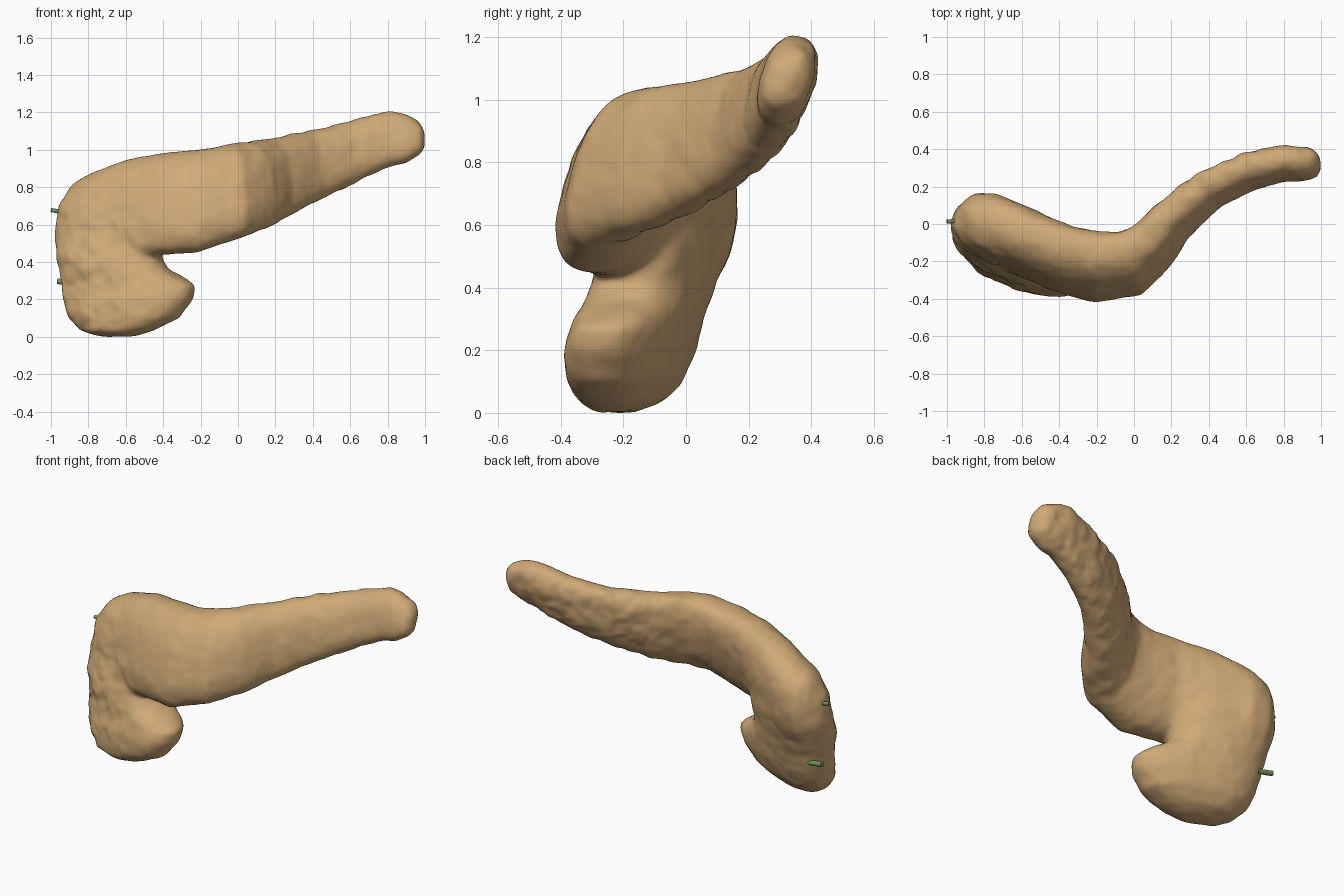
import bpy, bmesh, math
from mathutils import Vector, noise

cube = bpy.data.objects.get("Cube")
if cube:
    bpy.data.objects.remove(cube)

SIDES = 32


def make_material(name, color):
    mat = bpy.data.materials.new(name)
    mat.use_nodes = True
    mat.diffuse_color = color
    bsdf = next(n for n in mat.node_tree.nodes if n.type == 'BSDF_PRINCIPLED')
    bsdf.inputs["Base Color"].default_value = color
    bsdf.inputs["Roughness"].default_value = 0.6
    return mat


def section(center, u, v, power):
    """Rounded cross-section spanned by the half-axes u and v."""
    points = []
    for i in range(SIDES):
        a = math.tau * i / SIDES
        c, s = math.cos(a), math.sin(a)
        points.append(center + u * math.copysign(abs(c) ** (2 / power), c)
                      + v * math.copysign(abs(s) ** (2 / power), s))
    return points


def loft(bm, sections):
    rings = [[bm.verts.new(p) for p in s] for s in sections]
    for a, b in zip(rings, rings[1:]):
        for i in range(SIDES):
            j = (i + 1) % SIDES
            bm.faces.new((a[i], a[j], b[j], b[i]))
    bm.faces.new(rings[0][::-1])
    bm.faces.new(rings[-1])


tan = make_material("tan tissue", (0.63, 0.40, 0.185, 1))
green = make_material("green duct", (0.18, 0.29, 0.12, 1))

# Body and tail: x, y, half thickness, bottom, top, forward lean of the underside
spine = [
    (-0.93, 0.05, 0.06, 0.50, 0.74, 0.0),
    (-0.89, 0.045, 0.12, 0.42, 0.81, 0.01),
    (-0.80, 0.01, 0.16, 0.36, 0.87, 0.03),
    (-0.60, -0.085, 0.16, 0.36, 0.95, 0.05),
    (-0.40, -0.18, 0.155, 0.44, 0.985, 0.07),
    (-0.20, -0.23, 0.162, 0.455, 1.00, 0.08),
    (-0.02, -0.21, 0.155, 0.53, 1.03, 0.07),
    (0.10, -0.115, 0.13, 0.58, 1.045, 0.05),
    (0.20, 0.01, 0.112, 0.63, 1.06, 0.04),
    (0.40, 0.18, 0.097, 0.73, 1.10, 0.035),
    (0.60, 0.275, 0.092, 0.82, 1.15, 0.03),
    (0.80, 0.325, 0.086, 0.91, 1.21, 0.03),
    (0.90, 0.32, 0.085, 0.93, 1.19, 0.03),
    (0.965, 0.325, 0.07, 0.98, 1.15, 0.02),
    (0.995, 0.335, 0.03, 1.03, 1.11, 0.01),
]
body = []
for i, (x, y, t, low, high, lean) in enumerate(spine):
    before, after = spine[max(i - 1, 0)], spine[min(i + 1, len(spine) - 1)]
    across = Vector((before[1] - after[1], after[0] - before[0], 0)).normalized()
    rise = Vector((0, 0, (high - low) / 2)) + across * lean
    body.append(section(Vector((x, y, (low + high) / 2)), across * t, rise, 2.4))

# Head with its hooked lower lobe: z, left edge x, right edge x, y, half thickness
levels = [
    (0.00, -0.74, -0.56, -0.22, 0.05),
    (0.03, -0.84, -0.46, -0.21, 0.11),
    (0.10, -0.90, -0.32, -0.195, 0.15),
    (0.20, -0.925, -0.25, -0.18, 0.168),
    (0.27, -0.93, -0.235, -0.16, 0.162),
    (0.31, -0.935, -0.29, -0.145, 0.165),
    (0.36, -0.945, -0.38, -0.12, 0.168),
    (0.42, -0.955, -0.42, -0.10, 0.172),
    (0.55, -0.97, -0.41, -0.06, 0.168),
    (0.70, -0.945, -0.42, -0.045, 0.16),
    (0.80, -0.88, -0.45, -0.04, 0.135),
    (0.86, -0.80, -0.52, -0.03, 0.09),
]
along = Vector((1, -0.36, 0))
sideways = Vector((0.34, 0.94, 0))
head = [section(Vector(((x0 + x1) / 2, y, z)), along * (x1 - x0) / 2, sideways * t, 2.4)
        for z, x0, x1, y, t in levels]

bm = bmesh.new()
loft(bm, body)
loft(bm, head)
bmesh.ops.recalc_face_normals(bm, faces=bm.faces)
rough = bpy.data.meshes.new("rough_gland")
bm.to_mesh(rough)
bm.free()
gland = bpy.data.objects.new("gland_body", rough)
bpy.context.collection.objects.link(gland)

# Fuse the lofts into one soft skin
fuse = gland.modifiers.new("fuse", 'REMESH')
fuse.mode = 'VOXEL'
fuse.voxel_size = 0.015
soften = gland.modifiers.new("soften", 'SMOOTH')
soften.factor = 0.5
soften.iterations = 12
graph = bpy.context.evaluated_depsgraph_get()
skin = bpy.data.meshes.new_from_object(gland.evaluated_get(graph))
gland.modifiers.clear()
gland.data = skin
skin.name = "gland_body"


def ramp(value, start, end):
    return min(1, max(0, (value - start) / (end - start)))


# Lumpy lobules, stronger behind the tail and on the outer front of the head
bm = bmesh.new()
bm.from_mesh(skin)
bm.normal_update()
moves = []
for v in bm.verts:
    tail_back = ramp(v.co.x, -0.05, 0.25) * ramp(v.normal.y, -0.2, 0.4)
    head_front = (ramp(v.co.x, -0.45, -0.7) * ramp(v.normal.y, 0.1, -0.4)
                  * ramp(v.co.z, 0.8, 0.6))
    strength = 0.004 + 0.007 * max(tail_back, head_front)
    bump = noise.noise(v.co * 12) + 0.5 * noise.noise(v.co * 24)
    moves.append(v.normal * (strength * bump + 0.003))
for v, move in zip(bm.verts, moves):
    v.co += move
bmesh.ops.smooth_vert(bm, verts=bm.verts, factor=0.4,
                      use_axis_x=True, use_axis_y=True, use_axis_z=True)
low = min(v.co.z for v in bm.verts)
for v in bm.verts:
    v.co.z -= low * max(0, 1 - v.co.z / 0.4)
for f in bm.faces:
    f.smooth = True
bm.to_mesh(skin)
bm.free()
skin.materials.clear()
skin.materials.append(tan)


# Two short duct stubs on the outer side of the head
def duct(name, inner, outer, radius):
    a, b = Vector(inner), Vector(outer)
    bpy.ops.mesh.primitive_cylinder_add(vertices=20, radius=radius,
                                        depth=(b - a).length, location=(a + b) / 2)
    stub = bpy.context.object
    stub.name = name
    stub.rotation_euler = (b - a).to_track_quat('Z', 'Y').to_euler()
    stub.data.materials.append(green)
    bpy.ops.object.shade_smooth_by_angle()


duct("upper_duct", (-0.90, 0.02, 0.66), (-1.0, 0.013, 0.678), 0.011)
duct("lower_duct", (-0.87, 0.025, 0.282), (-0.966, 0.037, 0.298), 0.015)
